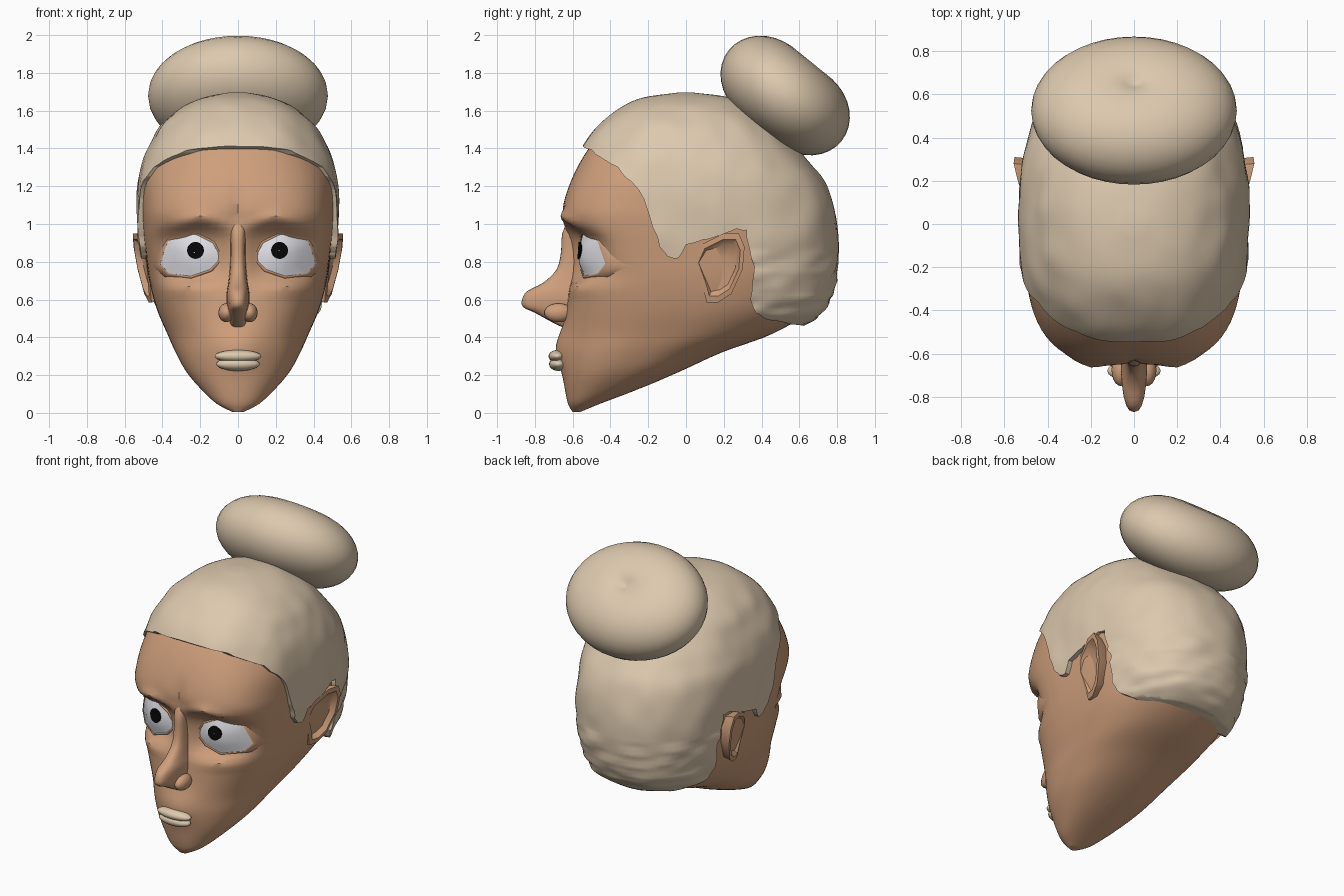
import bpy, bmesh, math, random
from mathutils import Vector, Matrix, noise

if "Cube" in bpy.data.objects:
    bpy.data.objects.remove(bpy.data.objects["Cube"])

random.seed(4)


def material(name, rgb):
    m = bpy.data.materials.new(name)
    m.diffuse_color = (*rgb, 1)
    m.use_nodes = True
    m.node_tree.nodes["Principled BSDF"].inputs["Base Color"].default_value = m.diffuse_color
    return m


SKIN = material("skin", (0.62, 0.345, 0.20))
HAIR = material("cream hair", (0.72, 0.58, 0.42))
WHITE = material("eye white", (0.78, 0.78, 0.82))
BLACK = material("pupil black", (0.002, 0.002, 0.002))


def loft(name, rings, mat, angle=40):
    """Skin a list of closed rings, cap both ends."""
    bm = bmesh.new()
    vr = [[bm.verts.new(p) for p in r] for r in rings]
    n = len(vr[0])
    for a, b in zip(vr, vr[1:]):
        for i in range(n):
            j = (i + 1) % n
            bm.faces.new((a[i], a[j], b[j], b[i]))
    bm.faces.new(vr[0])
    bm.faces.new(vr[-1])
    bmesh.ops.recalc_face_normals(bm, faces=bm.faces)
    me = bpy.data.meshes.new(name)
    bm.to_mesh(me)
    bm.free()
    me.materials.append(mat)
    ob = bpy.data.objects.new(name, me)
    bpy.context.collection.objects.link(ob)
    smooth(ob, angle)
    return ob


def smooth(ob, angle):
    bpy.ops.object.select_all(action='DESELECT')
    ob.select_set(True)
    bpy.context.view_layer.objects.active = ob
    bpy.ops.object.shade_smooth_by_angle(angle=math.radians(angle))


def resample(table, k):
    """Catmull-Rom through the table rows."""
    out = []
    for i in range(len(table) - 1):
        p = [table[max(0, min(len(table) - 1, i + d))] for d in (-1, 0, 1, 2)]
        for s in range(k):
            t = s / k
            out.append([0.5 * (2 * b + (c - a) * t + (2 * a - 5 * b + 4 * c - d) * t * t
                               + (3 * b - a - 3 * c + d) * t ** 3) for a, b, c, d in zip(*p)])
    return out + [list(table[-1])]


def slice_ring(z, yf, yb, w, nf, count=112):
    """Horizontal cut: boxier in front (exponent nf), rounder at the back."""
    c, b, ring = (yf + yb) / 2, (yb - yf) / 2, []
    for i in range(count):
        a = 2 * math.pi * i / count - math.pi / 2
        n = nf if math.sin(a) < 0 else 2.3
        r = (abs(math.cos(a) / w) ** n + abs(math.sin(a) / b) ** n) ** (-1 / n)
        ring.append(Vector((r * math.cos(a), c + r * math.sin(a), z)))
    return ring


def bump(u, cu, su, v, cv, sv, p=2):
    return math.exp(-abs((u - cu) / su) ** p - abs((v - cv) / sv) ** p)


# Head: z, front y, back y, half width, front exponent
head_table = [
    (0.005, -.60, -.56, .03, 2), (.05, -.625, -.45, .115, 2.1), (.13, -.64, -.24, .20, 2.2),
    (.22, -.645, -.03, .275, 2.3), (.32, -.645, .19, .33, 2.4), (.42, -.64, .46, .375, 2.5),
    (.55, -.63, .67, .43, 2.7), (.7, -.615, .74, .47, 3), (.85, -.61, .76, .49, 3.4),
    (1.0, -.64, .76, .505, 3.4), (1.1, -.65, .73, .51, 3.1), (1.25, -.60, .65, .505, 2.7),
    (1.4, -.515, .54, .445, 2.5), (1.5, -.42, .43, .37, 2.4), (1.6, -.27, .28, .25, 2.3),
    (1.65, -.05, .05, .05, 2)]
rings = [slice_ring(*row) for row in resample(head_table, 5)]
for p in (q for r in rings for q in r if q.y < -.2):
    x, z = abs(p.x), p.z
    p.y += .085 * bump(x, .26, .19, z, .84, .15, 4)               # eye sockets
    p.y -= .03 * bump(x, .22, .18, z, 1.035 - .3 * abs(x - .2), .035)  # arched brows
    p.y -= .022 * bump(x, .26, .13, z, .665, .035)                # bags
    p.y -= .045 * bump(x, 0, .14, z, .34, .12)                    # muzzle
    p.y += .02 * bump(x, 0, .03, z, 1.08, .1)                     # brow furrow
loft("head", rings, SKIN)

# Hair cap: slightly larger skull with light noise, trimmed by a side-view hairline
hair_table = [
    (.44, -.65, .58, .39, 2.6), (.50, -.65, .69, .44, 2.7), (.58, -.65, .76, .475, 2.8),
    (.7, -.65, .795, .505, 3), (.85, -.65, .805, .522, 3.3), (1.0, -.66, .80, .533, 3.3),
    (1.2, -.635, .745, .532, 2.8), (1.32, -.59, .655, .507, 2.6), (1.43, -.54, .56, .46, 2.5),
    (1.53, -.455, .47, .40, 2.4), (1.62, -.34, .34, .29, 2.3), (1.67, -.22, .23, .18, 2.2),
    (1.695, -.05, .05, .05, 2)]
rings = [slice_ring(*row) for row in resample(hair_table, 5)]
for p in (q for r in rings for q in r):
    low = p.y > .3 and p.z < .85
    f = noise.noise(Vector((p.x * 7, p.y * 7, p.z * (22 if low else 6))))
    out = Vector((p.x, p.y, 0)).normalized()
    p += out * f * (.018 if low else .011)
hair = loft("hair", rings, HAIR, 60)

line = [(-.7, 1.45), (-.56, 1.425), (-.48, 1.37), (-.36, 1.30), (-.25, 1.18), (-.19, 1.03),
        (-.14, .88), (-.10, .83), (-.04, .82), (0, .89), (.12, .92), (.27, .975), (.32, .97),
        (.34, .85), (.36, .75), (.34, .6), (.37, .53), (.45, .49), (.6, .465), (1, .40)]
edge = []
for (ya, za), (yb, zb) in zip(line, line[1:]):
    edge.append((ya, za))
    for t in (.35, .7):
        edge.append((ya + (yb - ya) * t + random.uniform(-.008, .008),
                     za + (zb - za) * t + random.uniform(-.008, .008)))
edge += [(1, .40), (1, 1.9), (-.7, 1.9)]
cutter = loft("hair_cutter", [[(s, y, z) for y, z in edge] for s in (-1, 1)], HAIR)
cutter.hide_render = True
mod = hair.modifiers.new("hairline", 'BOOLEAN')
mod.operation, mod.solver, mod.object = 'INTERSECT', 'EXACT', cutter
bpy.context.view_layer.objects.active = hair
bpy.ops.object.modifier_apply(modifier=mod.name)
bpy.data.objects.remove(cutter)
smooth(hair, 50)

# Bun: fat dimpled ring tilted backwards
R, rx, rz = .12, .264, .225
prof = [(.01, -rz * .9)]
for i in range(21):
    t = math.radians(-108 + 216 * i / 20)
    prof.append((R + rx * math.cos(t), rz * math.sin(t)))
prof.append((.01, rz * .86))
tilt = Matrix.Translation((0, .525, 1.68)) @ Matrix.Rotation(math.radians(-39), 4, 'X')
loft("hair_bun", [[tilt @ Vector((q * 1.24 * math.cos(a), q * math.sin(a), h))
                   for a in (2 * math.pi * i / 40 for i in range(40))] for q, h in prof], HAIR, 60)


# Nose: z, tip y, half width; squarish cuts keep the tip broad
def nose_ring(z, yf, w):
    pts = []
    for i in range(24):
        a = 2 * math.pi * i / 24
        c, s = (math.copysign(abs(f(a)) ** .75, f(a)) for f in (math.cos, math.sin))
        pts.append((w * c, -.57 - (yf + .57) * s * (-1 if s > 0 else .5) if s > 0
                    else -.57 - (yf + .57) * s * .5, z))
    return pts


nose_table = [(1.04, -.615, .05), (.95, -.655, .042), (.85, -.662, .04), (.76, -.685, .044),
              (.69, -.755, .052), (.645, -.84, .06), (.60, -.868, .062), (.56, -.862, .058),
              (.53, -.80, .055), (.47, -.69, .045), (.44, -.62, .04)]
loft("nose", [nose_ring(*row) for row in resample(nose_table, 3)], SKIN, 60)


def ellipsoid(name, loc, size, mat):
    bpy.ops.mesh.primitive_uv_sphere_add(segments=20, ring_count=12, location=loc)
    ob = bpy.context.object
    ob.name, ob.scale = name, size
    ob.data.materials.append(mat)
    smooth(ob, 60)


# Lips
ellipsoid("upper_lip", (0, -.68, .300), (.124, .048, .033), HAIR)
ellipsoid("lower_lip", (0, -.675, .258), (.115, .05, .036), HAIR)


def eye_y(x, z):
    dome = max(0, 1 - ((x - .25) / .16) ** 2 - ((z - .84) / .11) ** 2)
    return -.552 + 1.55 * max(0, x - .2) ** 1.6 - .02 * dome


eye_outline = [(.09, .82), (.135, .90), (.235, .95), (.36, .925), (.385, .87),
               (.41, .79), (.365, .74), (.25, .725), (.15, .76)]
ear_outline = [(.04, .80), (.08, .89), (.20, .95), (.28, .95), (.31, .88), (.30, .76),
               (.24, .63), (.17, .585), (.11, .585), (.09, .66)]

# Paired parts
for s, side, px in ((1, "left", .22), (-1, "right", .225)):
    def eye_ring(k, dy):
        pts = [(.25 + (x - .25) * k, .84 + (z - .84) * k) for x, z in eye_outline]
        return [(s * x, eye_y(x, z) + dy, z) for x, z in pts]
    loft(side + "_eye", [eye_ring(k, d) for k, d in
                         ((1.02, .08), (1.02, 0), (.8, 0), (.55, 0), (.3, 0), (.08, 0))], WHITE)
    loft(side + "_eyelid", [eye_ring(k, d) for k, d in
                            ((1.3, .09), (1.2, .03), (1.08, -.006), (1.01, -.004), (.97, .06))], SKIN, 80)
    disc = [(px + .045 * math.cos(a), .86 + .045 * math.sin(a))
            for a in (2 * math.pi * i / 20 for i in range(20))]
    loft(side + "_pupil", [[(s * x, eye_y(x, z) + d, z) for x, z in disc]
                           for d in (.003, -.005)], BLACK)
    ellipsoid(side + "_nostril", (s * .062, -.675, .53), (.042, .075, .05), SKIN)

    # Ear: rim with a sunken bowl, flaring outwards to the top and back
    def ear_ring(k, dx):
        pts = [(.185 + (y - .185) * k, .775 + (z - .775) * k) for y, z in ear_outline]
        return [(s * (.470 + .24 * (y - .03) + .16 * (z - .78) + dx), y, z) for y, z in pts]
    loft(side + "_ear", [ear_ring(k, d) for k, d in
                         ((.8, -.12), (.97, -.035), (1, 0), (.82, .004), (.66, -.025), (.3, -.03))], SKIN)
